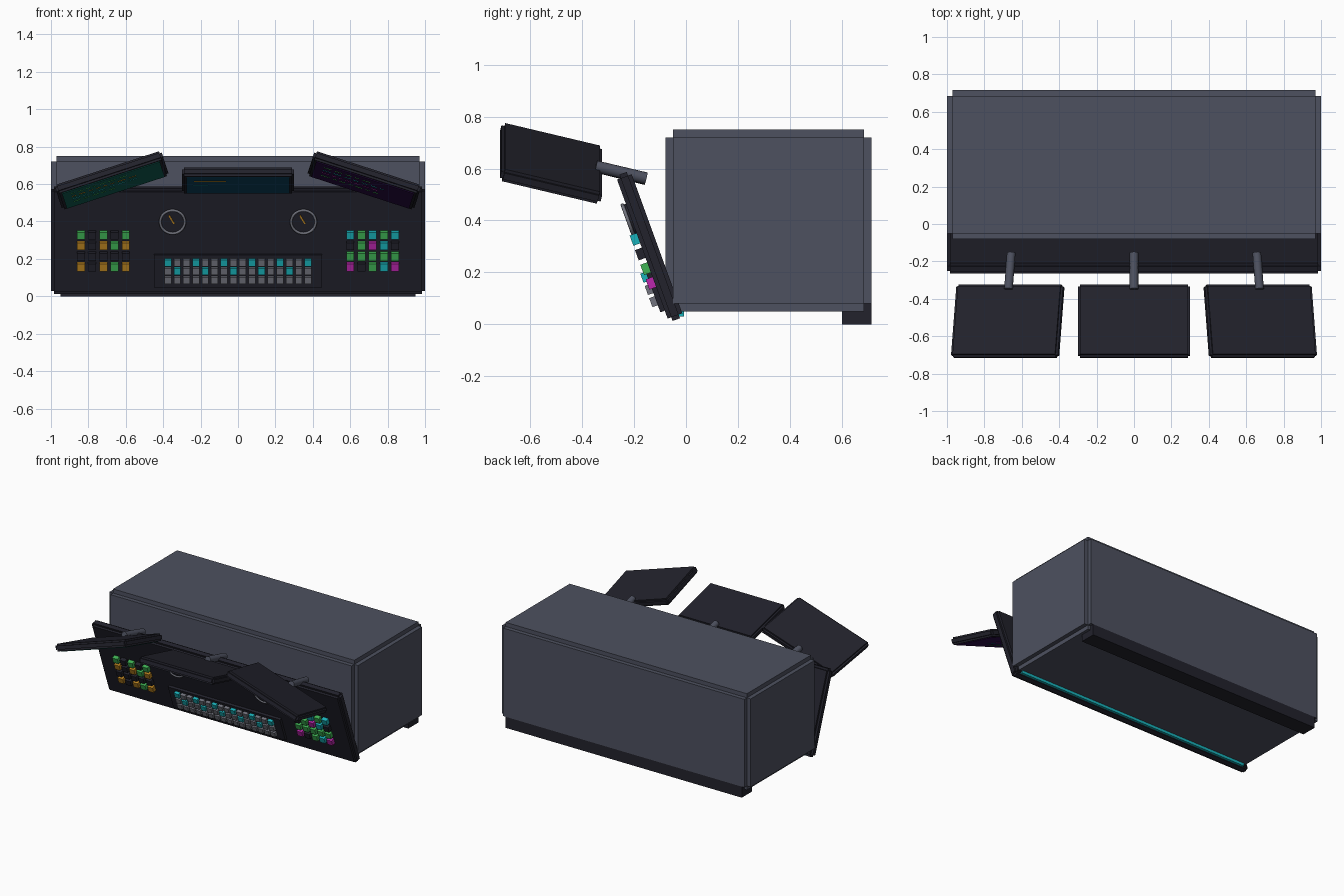
import bpy, bmesh, math, random
from mathutils import Matrix, Vector

if "Cube" in bpy.data.objects:
    bpy.data.objects.remove(bpy.data.objects["Cube"])

random.seed(4)

COLOURS = {
    "body grey": (0.075, 0.082, 0.115),
    "dark shell": (0.016, 0.016, 0.025),
    "key grey": (0.17, 0.175, 0.21),
    "teal": (0.01, 0.45, 0.50),
    "green": (0.05, 0.45, 0.09),
    "orange": (0.50, 0.23, 0.015),
    "magenta": (0.50, 0.02, 0.42),
    "screen green": (0.005, 0.10, 0.08),
    "screen blue": (0.004, 0.06, 0.125),
    "screen purple": (0.03, 0.005, 0.08),
}
MATS = {}
for name, rgb in COLOURS.items():
    MATS[name] = bpy.data.materials.new(name)
    MATS[name].diffuse_color = (*rgb, 1)


def finish(name, bm, colour, frame):
    """Turn a bmesh into an object placed by the frame matrix."""
    bm.transform(frame)
    mesh = bpy.data.meshes.new(name)
    bm.to_mesh(mesh)
    bm.free()
    mesh.materials.append(MATS[colour])
    obj = bpy.data.objects.new(name, mesh)
    bpy.context.collection.objects.link(obj)
    return obj


def add_box(bm, centre, size, turn=Matrix()):
    m = Matrix.Translation(centre) @ turn @ Matrix.Diagonal((*size, 1))
    bmesh.ops.create_cube(bm, size=1, matrix=m)


def box(name, centre, size, colour, frame=Matrix(), turn=Matrix()):
    bm = bmesh.new()
    add_box(bm, centre, size, turn)
    return finish(name, bm, colour, frame)


def notched_box(name, centre, size, notch, colour, frame=Matrix()):
    """Box whose edges are stepped inwards: three crossing blocks."""
    bm = bmesh.new()
    for axis in range(3):
        s = [v - 2 * notch for v in size]
        s[axis] = size[axis]
        add_box(bm, centre, s)
    return finish(name, bm, colour, frame)


def cylinder(name, centre, radius, depth, colour, frame, turn=Matrix(), sides=24):
    bm = bmesh.new()
    bmesh.ops.create_cone(bm, cap_ends=True, segments=sides, radius1=radius,
                          radius2=radius, depth=depth,
                          matrix=Matrix.Translation(centre) @ turn)
    for f in bm.faces:
        f.smooth = len(f.verts) == 4
    return finish(name, bm, colour, frame)


def ring(name, centre, major, minor, colour, frame, n=32, k=8):
    """Torus lying in the local xz plane."""
    bm = bmesh.new()
    loops = []
    for i in range(n):
        a = 2 * math.pi * i / n
        loop = []
        for j in range(k):
            b = 2 * math.pi * j / k
            r = major + minor * math.cos(b)
            p = Vector((r * math.cos(a), minor * math.sin(b), r * math.sin(a)))
            loop.append(bm.verts.new(p + Vector(centre)))
        loops.append(loop)
    for i in range(n):
        p, q = loops[i], loops[(i + 1) % n]
        for j in range(k):
            bm.faces.new((p[j], p[(j + 1) % k], q[(j + 1) % k], q[j])).smooth = True
    bmesh.ops.recalc_face_normals(bm, faces=bm.faces)
    return finish(name, bm, colour, frame)


def frame_at(loc, tilt, roll=0):
    return (Matrix.Translation(loc) @ Matrix.Rotation(math.radians(roll), 4, 'Y')
            @ Matrix.Rotation(math.radians(tilt), 4, 'X'))


# Cabinet, rear foot and glow strip under the front edge
notched_box("cabinet", (0, 0.318, 0.40), (2.0, 0.795, 0.70), 0.03, "body grey")
box("rear_foot", (0, 0.658, 0.04), (1.9, 0.115, 0.08), "dark shell")
box("glow_strip", (0, -0.018, 0.04), (1.9, 0.02, 0.02), "teal")

# Leaning control panel
panel = frame_at((0, -0.14, 0.30), 20)
notched_box("control_panel", (0, 0, 0), (2.0, 0.06, 0.60), 0.015, "dark shell", panel)

# Keyboard tray and keys
box("keyboard_tray", (0, -0.038, -0.16), (0.90, 0.02, 0.185), "dark shell", panel)
for row in range(3):
    for col in range(16):
        lit = row < 2 and col % 3 == row
        box("key", (-0.375 + 0.05 * col, -0.058, -0.105 - 0.05 * row),
            (0.037, 0.024, 0.037), "teal" if lit else "key grey", panel)

# Button blocks, one letter per colour
CODE = {"T": "teal", "G": "green", "O": "orange", "M": "magenta", "-": "dark shell"}
BLOCKS = {-0.72: ("G-G-G", "O-OGO", "-----", "O-OGO"),
          0.72: ("TGTGT", "-GMT-", "GGGGG", "M-GTM")}
for x0, rows in BLOCKS.items():
    for r, row in enumerate(rows):
        for c, letter in enumerate(row):
            box("button", (x0 + 0.06 * (c - 2), -0.043, 0.045 - 0.06 * r),
                (0.042, 0.03, 0.042), CODE[letter], panel)

# Dials with rim and needle
QUARTER = Matrix.Rotation(math.pi / 2, 4, 'X')
for x in (-0.35, 0.35):
    cylinder("dial_face", (x, -0.036, 0.12), 0.066, 0.016, "dark shell", panel, QUARTER, 32)
    ring("dial_rim", (x, -0.044, 0.12), 0.066, 0.007, "key grey", panel)
    lean = Matrix.Rotation(math.radians(-30), 4, 'Y')
    box("dial_needle", (x - 0.005, -0.047, 0.134), (0.008, 0.006, 0.055),
        "orange", panel, lean)

# Monitors on arms, screens facing forward and down
MONITORS = [("left", -0.675, -18, "screen green", ("green", "orange", "teal")),
            ("centre", 0, 0, "screen blue", ("orange", "teal")),
            ("right", 0.675, 18, "screen purple", ("green", "teal", "magenta"))]
for side, x, roll, screen, inks in MONITORS:
    f = frame_at((x, -0.52, 0.62), 76, roll)
    notched_box(side + "_monitor", (0, 0, 0), (0.60, 0.05, 0.40), 0.012, "dark shell", f)
    box(side + "_screen", (0, -0.026, 0), (0.55, 0.006, 0.35), screen, f)
    cylinder(side + "_arm", (0, 0.03, -0.27), 0.023, 0.20, "body grey", f, sides=16)
    if side == "centre":
        box("screen_line", (-0.15, -0.0295, 0.095), (0.17, 0.003, 0.008), "orange", f)
        box("screen_line", (-0.20, -0.0295, 0.01), (0.08, 0.003, 0.008), "teal", f)
        continue
    # dashed read-out lines
    for i in range(4):
        start, end = -0.23, random.uniform(0.0, 0.18)
        while start < end:
            w = random.uniform(0.02, 0.05)
            box("screen_line", (start + w / 2, -0.0295, 0.11 - 0.06 * i),
                (w, 0.003, 0.008), inks[i % len(inks)], f)
            start += w + 0.015

for m in bpy.data.materials:
    if m.users and not m.is_grease_pencil:
        m.use_nodes = True
        m.node_tree.nodes["Principled BSDF"].inputs["Base Color"].default_value = m.diffuse_color
